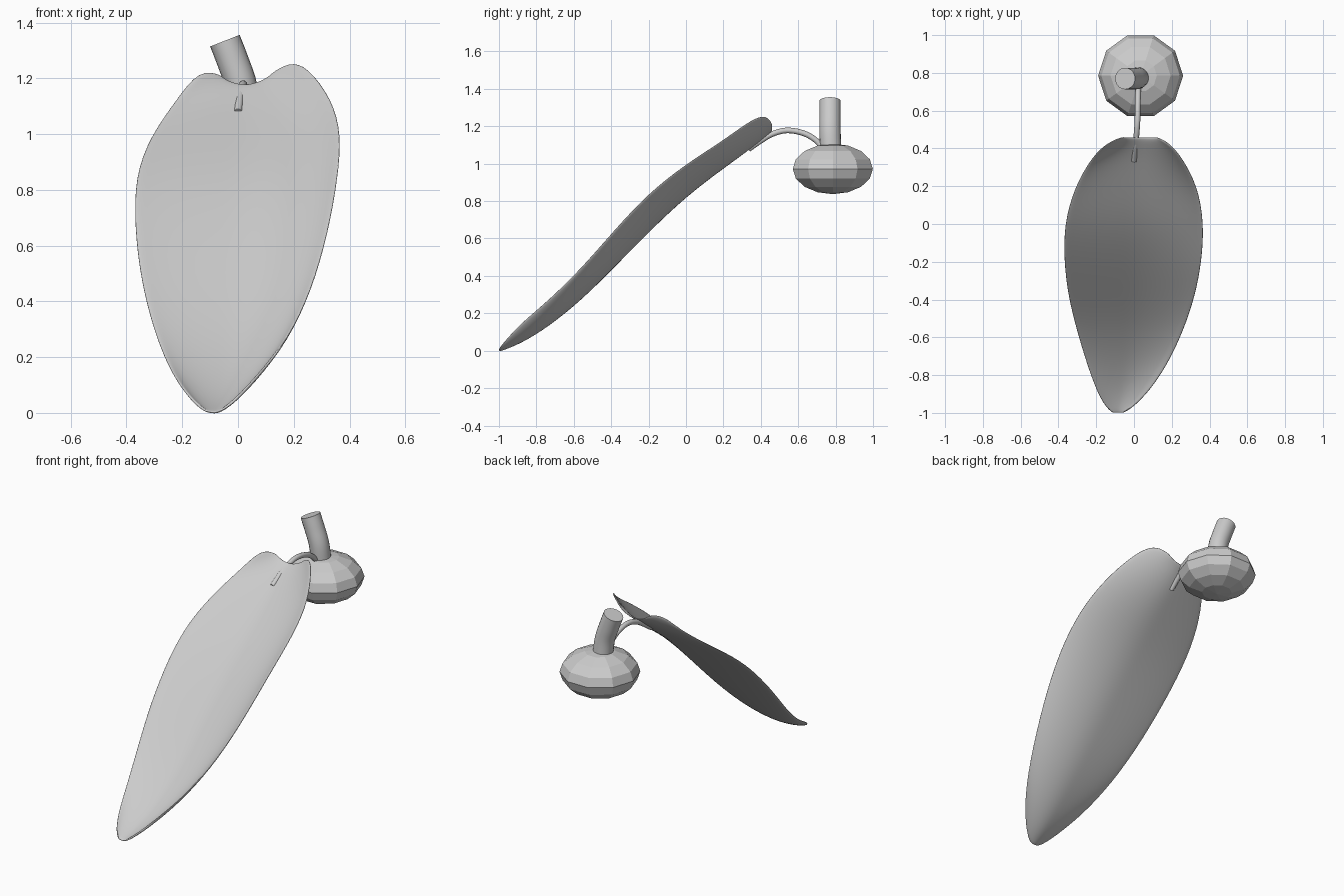
import bpy, bmesh, math
from mathutils import Vector

cube = bpy.data.objects.get("Cube")
if cube:
    bpy.data.objects.remove(cube, do_unlink=True)

grey = bpy.data.materials.new("plain grey")
grey.use_nodes = True
grey.diffuse_color = (0.6, 0.6, 0.6, 1)
grey.node_tree.nodes["Principled BSDF"].inputs["Base Color"].default_value = (0.6, 0.6, 0.6, 1)


def add_mesh(name, bm):
    bmesh.ops.recalc_face_normals(bm, faces=bm.faces)
    mesh = bpy.data.meshes.new(name)
    bm.to_mesh(mesh)
    bm.free()
    mesh.materials.append(grey)
    obj = bpy.data.objects.new(name, mesh)
    bpy.context.collection.objects.link(obj)
    return obj


def smooth(obj, angle):
    bpy.ops.object.select_all(action='DESELECT')
    obj.select_set(True)
    bpy.context.view_layer.objects.active = obj
    bpy.ops.object.shade_smooth_by_angle(angle=math.radians(angle))


def sweep(name, points, radius, sides, side_axis, steps=5):
    """Tube along a smooth path through the points, with flat ends."""
    pts = [Vector(p) for p in points]
    pts = [pts[0] * 2 - pts[1]] + pts + [pts[-1] * 2 - pts[-2]]
    path = []
    for a, b, c, d in zip(pts, pts[1:], pts[2:], pts[3:]):
        for i in range(steps):
            t = i / steps
            path.append((b * 2 + (c - a) * t + (a * 2 - b * 5 + c * 4 - d) * t**2
                         + (b * 3 - a - c * 3 + d) * t**3) / 2)
    path.append(pts[-2])
    bm = bmesh.new()
    rings = []
    for i, p in enumerate(path):
        tangent = path[min(i + 1, len(path) - 1)] - path[max(i - 1, 0)]
        up = tangent.cross(Vector(side_axis)).normalized()
        side = up.cross(tangent).normalized()
        angles = [math.tau * k / sides for k in range(sides)]
        rings.append([bm.verts.new(p + (side * math.cos(a) + up * math.sin(a)) * radius)
                      for a in angles])
    for r, s in zip(rings, rings[1:]):
        for k in range(sides):
            n = (k + 1) % sides
            bm.faces.new((r[k], r[n], s[n], s[k]))
    bm.faces.new(rings[0])
    bm.faces.new(rings[-1])
    smooth(add_mesh(name, bm), 40)


# Leaf: tilted, cupped sections, each (y, left x, right x, floor z, rim z, low-side lift)
sections = [
    (-1.0, -0.11, -0.06, 0.0, 0.01, 0.5),
    (-0.97, -0.15, -0.005, 0.01, 0.05, 0.5),
    (-0.88, -0.2, 0.085, 0.045, 0.15, 0.4),
    (-0.74, -0.25, 0.18, 0.13, 0.265, 0.25),
    (-0.56, -0.305, 0.265, 0.275, 0.44, 0.15),
    (-0.38, -0.35, 0.325, 0.455, 0.65, 0.12),
    (-0.2, -0.372, 0.36, 0.64, 0.845, 0.1),
    (0.0, -0.372, 0.373, 0.83, 1.0, 0.1),
    (0.2, -0.315, 0.34, 0.98, 1.125, 0.1),
    (0.36, -0.22, 0.25, 1.095, 1.245, 0.2),
    (0.43, -0.14, 0.185, 1.155, 1.26, 0.75),
    (0.46, -0.06, 0.12, 1.178, 1.215, 0.9),
]
columns = 12
bm = bmesh.new()
rows = []
for y, x0, x1, low, high, lift in sections:
    row = []
    for i in range(columns + 1):
        t = 2 * i / columns - 1
        across = math.sin(t) / math.sin(1)
        rise = abs(t) ** 2 * lift if t < 0 else t ** 1.6
        row.append(bm.verts.new(((x0 + x1) / 2 + across * (x1 - x0) / 2, y,
                                 low + (high - low) * rise)))
    rows.append(row)
for r, s in zip(rows, rows[1:]):
    for i in range(columns):
        bm.faces.new((r[i], r[i + 1], s[i + 1], s[i]))
leaf = add_mesh("leaf", bm)
thickness = leaf.modifiers.new("thickness", 'SOLIDIFY')
thickness.thickness = 0.01
thickness.offset = 0
rounding = leaf.modifiers.new("rounding", 'SUBSURF')
rounding.levels = rounding.render_levels = 2
for face in leaf.data.polygons:
    face.use_smooth = True

# Bulb: flattened, faceted ball with ten sides
sides, bands = 10, 8
bm = bmesh.new()
center = Vector((0.035, 0.785, 0.972))
bottom = bm.verts.new(center - Vector((0, 0, 0.135)))
top = bm.verts.new(center + Vector((0, 0, 0.135)))
rings = []
for j in range(1, bands):
    lat = math.pi * (j / bands - 0.5)
    rings.append([bm.verts.new(center + Vector((
        0.225 * math.cos(lat) * math.cos(math.tau * k / sides),
        0.225 * math.cos(lat) * math.sin(math.tau * k / sides),
        0.135 * math.sin(lat)))) for k in range(sides)])
for k in range(sides):
    n = (k + 1) % sides
    bm.faces.new((bottom, rings[0][n], rings[0][k]))
    bm.faces.new((top, rings[-1][k], rings[-1][n]))
    for r, s in zip(rings, rings[1:]):
        bm.faces.new((r[k], r[n], s[n], s[k]))
add_mesh("bulb", bm)

# Stem: thick, leaning to one side
sweep("stem", [(0.025, 0.775, 1.05), (0.012, 0.77, 1.17),
               (-0.018, 0.77, 1.26), (-0.047, 0.77, 1.335)], 0.057, 20, (0, 1, 0))

# Stalk: thin arch from the bulb, piercing the leaf
sweep("stalk", [(0.0, 0.335, 1.078), (0.006, 0.4, 1.123), (0.012, 0.46, 1.158),
                (0.018, 0.54, 1.178), (0.02, 0.63, 1.162),
                (0.022, 0.7, 1.12), (0.024, 0.74, 1.06)], 0.015, 12, (1, 0, 0))
